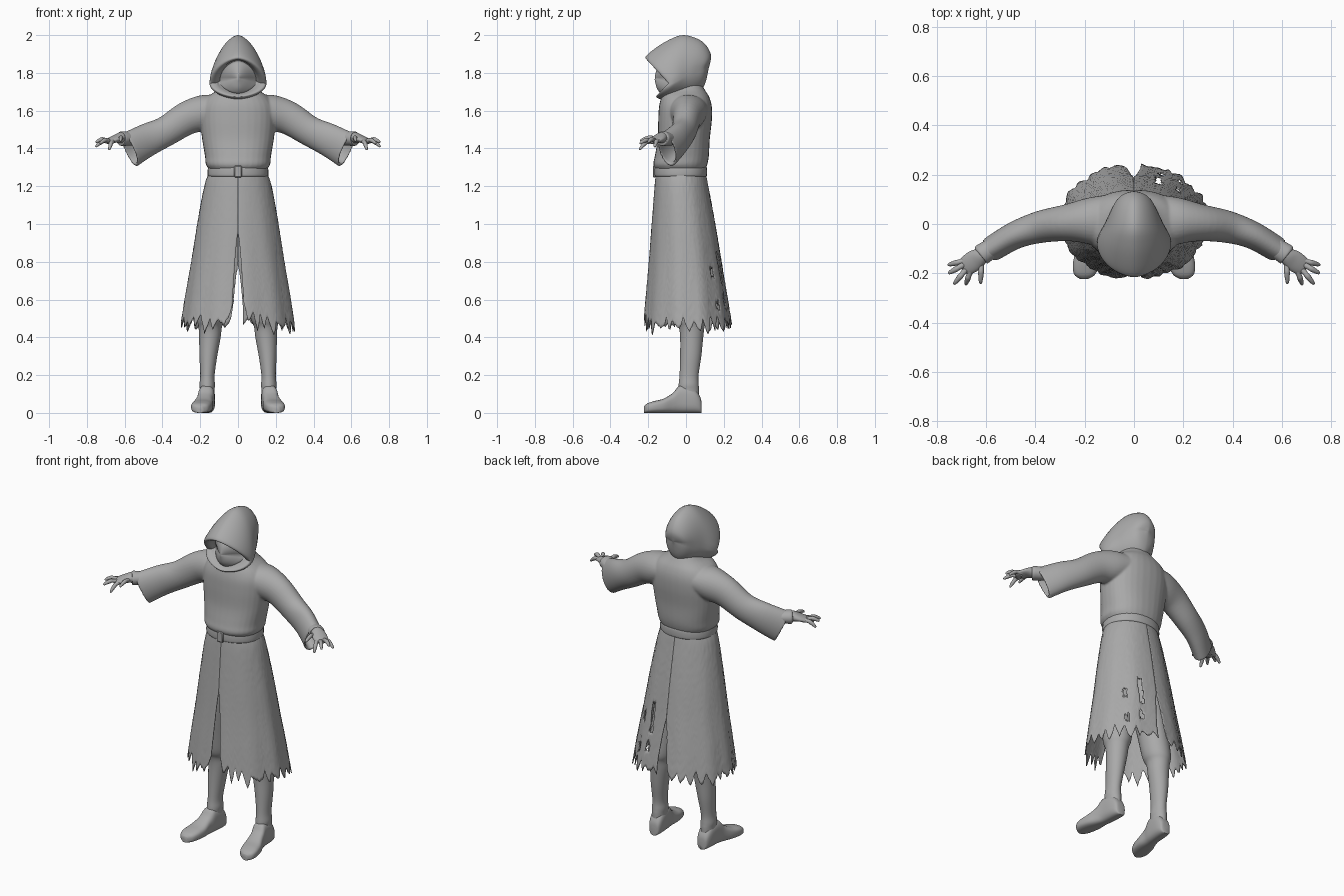
import bpy, bmesh, random
from math import sin, cos, pi, radians
from mathutils import Vector

random.seed(4)
cube = bpy.data.objects.get("Cube")
if cube:
    bpy.data.objects.remove(cube)

grey = bpy.data.materials.new("cloth_grey")
grey.use_nodes = True
grey.diffuse_color = (0.4, 0.4, 0.4, 1)
grey.node_tree.nodes["Principled BSDF"].inputs["Base Color"].default_value = (0.4, 0.4, 0.4, 1)


def spline(rows, steps=5):
    """Catmull-Rom interpolation of parameter rows."""
    out = []
    for i in range(len(rows) - 1):
        quad = [rows[max(i - 1, 0)], rows[i], rows[i + 1], rows[min(i + 2, len(rows) - 1)]]
        for k in range(steps):
            t = k / steps
            out.append([b + .5 * t * (c - a + t * (2 * a - 5 * b + 4 * c - d + t * (3 * (b - c) + d - a)))
                        for a, b, c, d in zip(*quad)])
    return out + [list(rows[-1])]


def power(v, e):
    return abs(v) ** e * (1 if v >= 0 else -1)


def ring(centre, u, v, e=1.0, n=32):
    angles = [2 * pi * k / n for k in range(n)]
    return [Vector(centre) + u * power(cos(a), e) + v * power(sin(a), e) for a in angles]


def loft(bm, rings):
    loops = [[bm.verts.new(p) for p in r] for r in rings]
    n = len(loops[0])
    for a, b in zip(loops, loops[1:]):
        for k in range(n):
            bm.faces.new((a[k], a[(k + 1) % n], b[(k + 1) % n], b[k]))
    bm.faces.new(loops[0][::-1])
    bm.faces.new(loops[-1])


def flat_rings(rows, e=1.0):
    """Level rings from rows of x, y, z, x radius, y radius."""
    return [ring(r[:3], Vector((r[3], 0, 0)), Vector((0, r[4], 0)), e) for r in spline(rows)]


def tube_rings(rows, n=32, steps=5):
    """Rings square to a path, rows of x, y, z, width radius, height radius."""
    pts = spline(rows, steps)
    out = []
    for i, r in enumerate(pts):
        d = Vector(pts[min(i + 1, len(pts) - 1)][:3]) - Vector(pts[max(i - 1, 0)][:3])
        u = d.cross(Vector((0, 0, 1))).normalized()
        v = u.cross(d).normalized()
        out.append(ring(r[:3], u * r[3], v * r[4], n=n))
    return out


def finish(name, bm, mirror=False, recalc=True):
    if recalc:
        bmesh.ops.recalc_face_normals(bm, faces=bm.faces)
    mesh = bpy.data.meshes.new(name)
    bm.to_mesh(mesh)
    bm.free()
    mesh.materials.append(grey)
    ob = bpy.data.objects.new(name, mesh)
    bpy.context.collection.objects.link(ob)
    if mirror:
        ob.modifiers.new("mirror", "MIRROR").use_clip = False
    bpy.ops.object.select_all(action="DESELECT")
    ob.select_set(True)
    bpy.context.view_layer.objects.active = ob
    bpy.ops.object.shade_smooth_by_angle(angle=radians(50))
    return ob


# Robe top: torso and hollow sleeves fused into one cloth surface
bm = bmesh.new()
loft(bm, flat_rings([(0, -.028, 1.285, .15, .13), (0, -.03, 1.315, .17, .143), (0, -.022, 1.36, .175, .143),
                     (0, -.012, 1.45, .19, .138), (0, -.005, 1.55, .2, .142), (0, -.003, 1.62, .195, .14),
                     (0, -.004, 1.67, .165, .128), (0, -.01, 1.71, .11, .11), (0, -.015, 1.75, .08, .09)], .88))
arm = tube_rings([(.1, .01, 1.605, .11, .08), (.18, .012, 1.588, .095, .095), (.27, .005, 1.56, .075, .088),
                  (.38, -.012, 1.492, .065, .08), (.48, -.045, 1.445, .056, .088), (.575, -.1, 1.392, .052, .098)])
lining = []
for r in reversed(arm[14:]):
    mid = sum(r, Vector()) / len(r)
    lining.append([mid + (p - mid) * .82 for p in r])
for side in (1, -1):
    loft(bm, [[Vector((p.x * side, p.y, p.z)) for p in r] for r in arm + lining])
robe = finish("robe_top", bm)
remesh = robe.modifiers.new("fuse", "REMESH")
remesh.mode, remesh.voxel_size, remesh.use_smooth_shade = "VOXEL", .006, True
soften = robe.modifiers.new("soften", "SMOOTH")
soften.factor, soften.iterations = .5, 5

# Belt and buckle
bm = bmesh.new()
loft(bm, flat_rings([(0, -.028, 1.252, .15, .13), (0, -.028, 1.258, .161, .139), (0, -.028, 1.3, .158, .138),
                     (0, -.028, 1.308, .145, .125)], .92))
finish("belt", bm)
bm = bmesh.new()
bmesh.ops.create_cube(bm, size=1)
for v in bm.verts:
    v.co = Vector((v.co.x * .04, v.co.y * .016 - .168, v.co.z * .062 + 1.278))
buckle = finish("belt_buckle", bm)
buckle.modifiers.new("round", "BEVEL").width = .004

# Ragged skirt: two panels meeting above the front and back slits
SKIRT = spline([(1.28, .15, -.028, .13), (1.2, .178, -.024, .142), (1., .215, -.013, .168),
                (.8, .246, -.004, .192), (.6, .28, .004, .218), (.4, .31, .011, .243)], 16)
COLS, ROWS = 84, 44


def skirt_size(z):
    return min(SKIRT, key=lambda r: abs(r[0] - z))


def slit(z, top, width):
    return width * min(1, max(0, (top - z) / (top - .55))) ** .7


bm = bmesh.new()
for side in (1, -1):
    hem, i = [], 0
    while len(hem) <= COLS:
        span, tip, notch = random.randint(4, 8), random.uniform(.41, .46), random.uniform(.475, .53)
        for k in range(span):
            wedge = abs(2 * k / span - 1)
            hem.append(tip + (notch - tip) * wedge + random.uniform(-.008, .008))
    grid = []
    for i in range(COLS + 1):
        t = i / COLS
        low = hem[i] + .07 * max(0, 1 - t * 9) + .03 * max(0, (t - .93) * 14)
        col = []
        for j in range(ROWS + 1):
            z = 1.28 + (low - 1.28) * j / ROWS
            _, rx, cy, ry = skirt_size(z)
            start = -pi / 2 + slit(z, .95, .032) / rx
            end = pi / 2 - slit(z, .78, .028) / rx
            a = start + (end - start) * t
            fold = 1 + .016 * (1.28 - z) * sin(t * 31 + side)
            col.append(bm.verts.new((side * rx * fold * cos(a), cy + ry * fold * sin(a), z)))
        grid.append(col)
    for a, b in zip(grid, grid[1:]):
        for j in range(ROWS):
            quad = (a[j], a[j + 1], b[j + 1], b[j])
            bm.faces.new(quad if side < 0 else quad[::-1])
# worn holes in the back: x, lowest z, highest z, half width
HOLES = [(.1, .68, .86, .011), (.115, .57, .63, .012), (.18, .72, .77, .008), (.19, .55, .59, .01)]
torn = []
for f in bm.faces:
    c = f.calc_center_median()
    if c.y > 0 and any(abs(c.x - h[0]) < h[3] and h[1] < c.z < h[2] for h in HOLES):
        torn.append(f)
bmesh.ops.delete(bm, geom=torn, context="FACES")
bmesh.ops.remove_doubles(bm, verts=bm.verts, dist=.0004)
skirt = finish("ragged_skirt", bm)
thick = skirt.modifiers.new("thickness", "SOLIDIFY")
thick.thickness, thick.offset = .005, -1

# Hood with face mask: rows give top (y, z), side (x, y, z) and bottom (y, z)
HOOD = [(.125, 1.84, .004, .122, 1.835, .12, 1.825), (.131, 1.9, .062, .1, 1.83, .1, 1.74),
        (.085, 1.967, .095, .05, 1.81, .06, 1.69), (-.01, 2., .12, 0, 1.785, 0, 1.665),
        (-.09, 1.975, .142, -.04, 1.76, -.07, 1.655), (-.17, 1.925, .151, -.07, 1.745, -.13, 1.66),
        (-.214, 1.885, .143, -.092, 1.745, -.158, 1.672), (-.2, 1.87, .115, -.088, 1.748, -.148, 1.684),
        (-.15, 1.868, .1, -.065, 1.755, -.125, 1.695), (-.135, 1.858, .088, -.075, 1.76, -.135, 1.692),
        (-.155, 1.82, .045, -.125, 1.768, -.155, 1.72), (-.165, 1.78, .003, -.164, 1.772, -.166, 1.765)]
rings = []
for ty, tz, sx, sy, sz, by, bz in spline(HOOD, 4):
    pts = []
    for k in range(40):
        c, s = cos(2 * pi * k / 40), sin(2 * pi * k / 40)
        y, z = (ty, tz) if c > 0 else (by, bz)
        pts.append(Vector((sx * power(s, 1.2), sy + (y - sy) * abs(c), sz + (z - sz) * abs(c))))
    rings.append(pts)
bm = bmesh.new()
loft(bm, rings)
finish("hood_and_mask", bm)

# Legs with baggy knees, and boots
bm = bmesh.new()
loft(bm, flat_rings([(.085, -.02, 1.1, .08, .1), (.1, -.01, .85, .085, .1), (.13, .015, .6, .08, .088),
                     (.142, .025, .5, .075, .082), (.147, .03, .455, .062, .068), (.149, .03, .4, .057, .061),
                     (.157, .025, .3, .047, .056), (.162, .016, .2, .038, .05), (.163, .014, .15, .041, .053),
                     (.163, .014, .12, .039, .055), (.163, .012, .05, .038, .055)]))
finish("leg", bm, True)
bm = bmesh.new()
boot = [(.083, .161, .015, .045), (.075, .161, .032, .085), (.04, .163, .042, .13), (-.03, .168, .043, .145),
        (-.07, .176, .044, .105), (-.12, .186, .053, .075), (-.17, .195, .053, .062), (-.205, .2, .042, .05),
        (-.222, .202, .018, .035)]
loft(bm, [ring((x, y, h / 2), Vector((w, 0, 0)), Vector((0, 0, h / 2)), .7) for y, x, w, h in spline(boot)])
finish("boot", bm, True)

# Hands: wrist and palm, then fingers
bm = bmesh.new()
loft(bm, tube_rings([(.48, -.05, 1.46, .03, .032), (.57, -.09, 1.456, .032, .03), (.615, -.125, 1.457, .034, .03),
                     (.65, -.15, 1.45, .042, .02), (.685, -.175, 1.437, .036, .014), (.695, -.182, 1.433, .02, .007)]))
finish("palm", bm, True)
bm = bmesh.new()
FINGERS = [((.685, -.148, 1.44), (.754, -.166, 1.408)), ((.69, -.165, 1.44), (.752, -.2, 1.432)),
           ((.68, -.183, 1.438), (.73, -.244, 1.425)), ((.663, -.19, 1.438), (.682, -.246, 1.392)),
           ((.618, -.15, 1.45), (.622, -.242, 1.44))]
for base, tip in FINGERS:
    a, b = Vector(base), Vector(tip)
    rows = [(*(a.lerp(b, t) + Vector((0, 0, .012 * sin(pi * t)))), r, r)
            for t, r in ((-.3, .01), (0, .0125), (.35, .0105), (.5, .0115), (.8, .009), (.96, .006), (1, .002))]
    loft(bm, tube_rings(rows, 12, 3))
finish("fingers", bm, True)
# tight inner cuff around the wrist
bm = bmesh.new()
loft(bm, tube_rings([(.55, -.08, 1.45, .036, .034), (.6, -.113, 1.452, .042, .038), (.618, -.125, 1.452, .042, .038),
                     (.622, -.128, 1.452, .034, .031)]))
finish("inner_cuff", bm, True)
